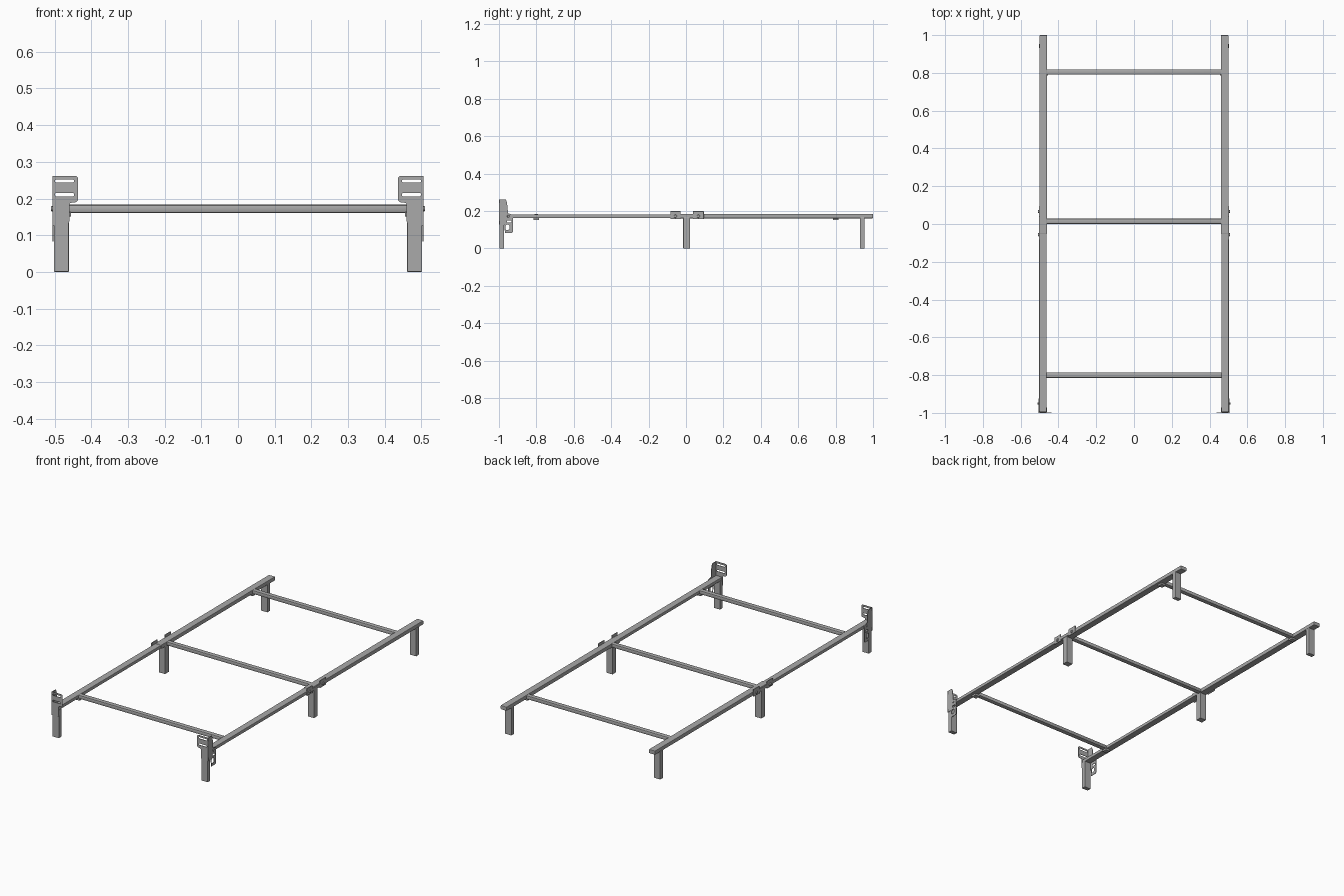
import bpy, bmesh, math
from mathutils import Matrix, Vector

if "Cube" in bpy.data.objects:
    bpy.data.objects.remove(bpy.data.objects["Cube"])

steel = bpy.data.materials.new("grey_steel")
steel.diffuse_color = (0.40, 0.40, 0.40, 1)
steel.use_nodes = True
steel.node_tree.nodes["Principled BSDF"].inputs["Base Color"].default_value = steel.diffuse_color


def finish(name, mesh):
    ob = bpy.data.objects.new(name, mesh)
    bpy.context.collection.objects.link(ob)
    mesh.materials.clear()
    mesh.materials.append(steel)
    return ob


def box(name, x, y, z, bevel=0.0):
    """Box from (min, max) ranges, optionally with rounded edges."""
    bm = bmesh.new()
    bmesh.ops.create_cube(bm, size=1)
    for v in bm.verts:
        for i, (a, b) in enumerate((x, y, z)):
            v.co[i] = (a + b) / 2 + v.co[i] * (b - a)
    if bevel:
        bmesh.ops.bevel(bm, geom=bm.edges[:], offset=bevel, segments=2,
                        affect='EDGES', profile=0.5)
    me = bpy.data.meshes.new(name)
    bm.to_mesh(me)
    bm.free()
    return finish(name, me)


def plate(name, outline, holes, thick, matrix):
    """Flat sheet with cut-out slots, placed by a matrix."""
    cu = bpy.data.curves.new(name + "_profile", 'CURVE')
    cu.dimensions = '2D'
    cu.fill_mode = 'BOTH'
    cu.extrude = thick / 2
    loops = [outline]
    for u0, u1, v0, v1 in holes:
        c = 0.25 * min(u1 - u0, v1 - v0)
        loops.append([(u0 + c, v0), (u1 - c, v0), (u1, v0 + c), (u1, v1 - c),
                      (u1 - c, v1), (u0 + c, v1), (u0, v1 - c), (u0, v0 + c)])
    for pts in loops:
        sp = cu.splines.new('POLY')
        sp.points.add(len(pts) - 1)
        for p, q in zip(sp.points, pts):
            p.co = (q[0], q[1], 0, 1)
        sp.use_cyclic_u = True
    tmp = bpy.data.objects.new(name + "_tmp", cu)
    bpy.context.collection.objects.link(tmp)
    dg = bpy.context.evaluated_depsgraph_get()
    me = bpy.data.meshes.new_from_object(tmp.evaluated_get(dg))
    bpy.data.objects.remove(tmp)
    me.transform(matrix)
    bm = bmesh.new()
    bm.from_mesh(me)
    bmesh.ops.remove_doubles(bm, verts=bm.verts[:], dist=1e-5)
    bmesh.ops.recalc_face_normals(bm, faces=bm.faces[:])
    bm.to_mesh(me)
    bm.free()
    return finish(name, me)


def bolt(name, x, y, z, r=0.007, depth=0.006):
    bm = bmesh.new()
    bmesh.ops.create_cone(bm, cap_ends=True, segments=16, radius1=r, radius2=r * 0.8,
                          depth=depth, matrix=Matrix.Translation((x, y, z)) @
                          Matrix.Rotation(math.copysign(math.pi / 2, x), 4, 'Y'))
    me = bpy.data.meshes.new(name)
    bm.to_mesh(me)
    bm.free()
    return finish(name, me)


# headboard bracket outlines: front plate in (|x|, z), side plate in (y, z)
FRONT = [(0.506, 0.127), (0.506, 0.262), (0.441, 0.262), (0.436, 0.257), (0.436, 0.196),
         (0.441, 0.190), (0.458, 0.188), (0.460, 0.184), (0.460, 0.138), (0.464, 0.127)]
FRONT_SLOTS = [(0.447, 0.499, 0.243, 0.252), (0.447, 0.499, 0.206, 0.215)]
SIDE = [(-0.999, 0.127), (-0.999, 0.262), (-0.964, 0.262), (-0.957, 0.245), (-0.953, 0.205),
        (-0.953, 0.188), (-0.927, 0.180), (-0.925, 0.174), (-0.925, 0.090), (-0.930, 0.083),
        (-0.968, 0.083), (-0.972, 0.127)]
SIDE_SLOTS = [(-0.966, -0.944, 0.099, 0.127), (-0.958, -0.934, 0.139, 0.150)]

for s, side in ((-1, "left"), (1, "right")):
    def xr(a, b):
        return tuple(sorted((s * a, s * b)))

    # side rails, in two halves joined at the middle
    box(f"{side}_front_rail", xr(0.463, 0.502), (-0.996, -0.045), (0.163, 0.182), 0.003)
    box(f"{side}_back_rail", xr(0.460, 0.500), (-0.05, 1.0), (0.161, 0.184), 0.003)

    # legs
    for pos, y0, y1 in (("front", -0.997, -0.972), ("middle", -0.015, 0.021),
                        ("back", 0.930, 0.955)):
        box(f"{side}_{pos}_leg", xr(0.461, 0.502), (y0, y1), (0, 0.165), 0.002)

    # headboard bracket: slotted front plate and outer side plate
    m = Matrix(((s, 0, 0, 0), (0, 0, 1, -0.9985), (0, 1, 0, 0), (0, 0, 0, 1)))
    plate(f"{side}_headboard_plate", FRONT, FRONT_SLOTS, 0.003, m)
    m = Matrix(((0, 0, 1, s * 0.5045), (1, 0, 0, 0), (0, 1, 0, 0), (0, 0, 0, 1)))
    plate(f"{side}_bracket_side_plate", SIDE, SIDE_SLOTS, 0.003, m)
    bolt(f"{side}_bracket_bolt", s * 0.507, -0.95, 0.172)

    # rail joint: strap and two raised mattress tabs
    box(f"{side}_joint_strap", xr(0.499, 0.504), (-0.05, 0.06), (0.164, 0.181))
    for pos, y0, y1 in (("front", -0.083, -0.030), ("back", 0.038, 0.095)):
        box(f"{side}_{pos}_mattress_tab", xr(0.499, 0.504), (y0, y1), (0.156, 0.199), 0.0015)
        bolt(f"{side}_{pos}_tab_bolt", s * 0.506, (y0 + y1) / 2, 0.172, 0.009)

    # small supports under the outer crossbars
    for pos, y in (("front", -0.8), ("back", 0.8)):
        box(f"{side}_{pos}_crossbar_support", xr(0.455, 0.485), (y - 0.015, y + 0.015),
            (0.151, 0.163), 0.002)

# crossbars
for pos, y in (("front", -0.8), ("middle", 0.015), ("back", 0.805)):
    ob = box(f"{pos}_crossbar", (-0.465, 0.465), (y - 0.014, y + 0.014), (0.161, 0.183), 0.005)
    bpy.context.view_layer.objects.active = ob
    ob.select_set(True)
    bpy.ops.object.shade_smooth_by_angle()
    ob.select_set(False)
